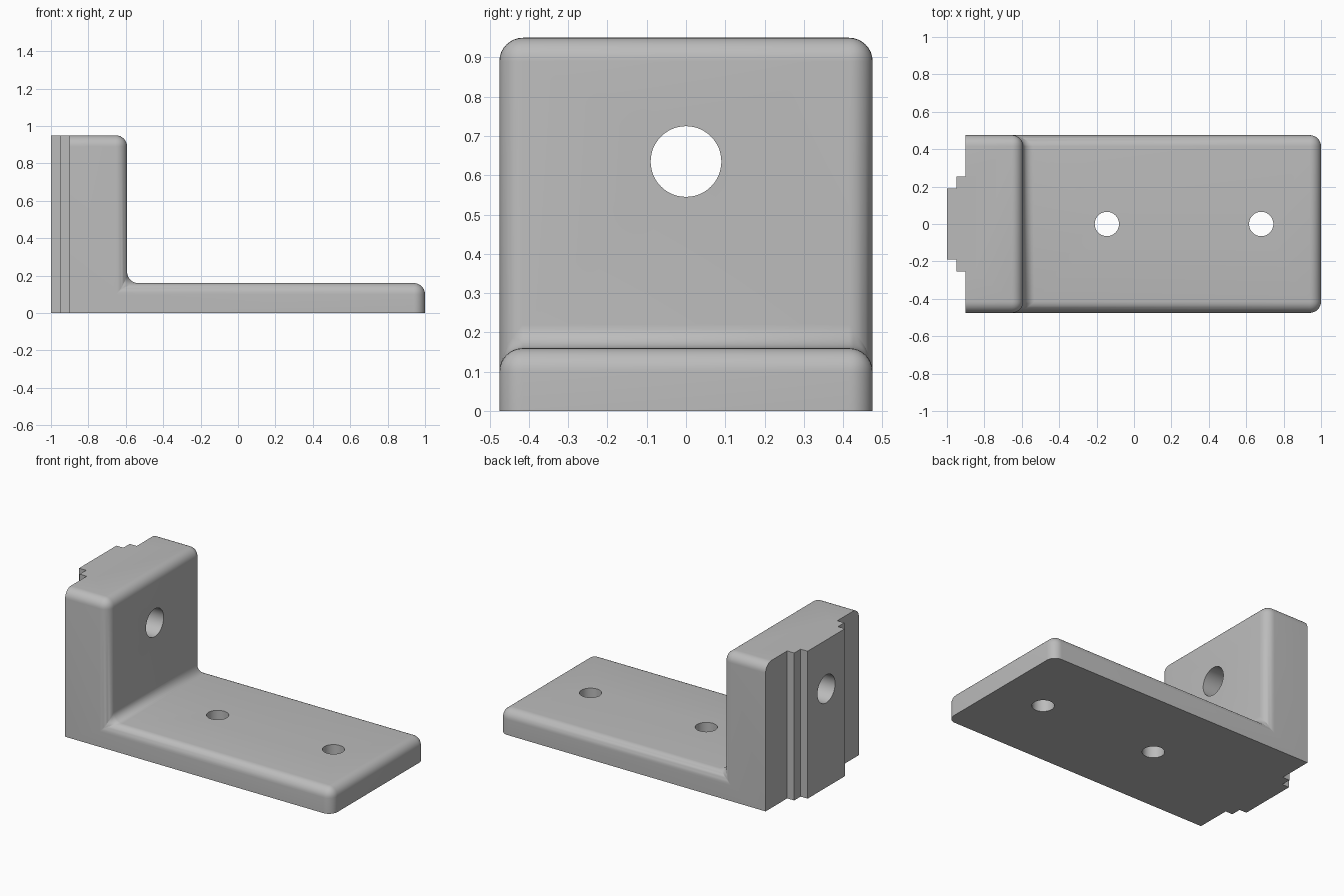
import bpy, bmesh, math

if "Cube" in bpy.data.objects:
    bpy.data.objects.remove(bpy.data.objects["Cube"])

grey = bpy.data.materials.new("plain grey")
grey.diffuse_color = (0.5, 0.5, 0.5, 1)
grey.use_nodes = True
grey.node_tree.nodes["Principled BSDF"].inputs["Base Color"].default_value = grey.diffuse_color

W, H = 0.475, 0.95            # half width, wall height
BACK, WALL, FOOT = -0.9, -0.593, 0.16
R = 0.06                      # edge rounding


def prism(name, pts, vec):
    """Extrude a closed outline along a vector."""
    bm = bmesh.new()
    face = bm.faces.new([bm.verts.new(p) for p in pts])
    ext = bmesh.ops.extrude_face_region(bm, geom=[face])["geom"]
    bmesh.ops.translate(bm, verts=[v for v in ext if isinstance(v, bmesh.types.BMVert)], vec=vec)
    bmesh.ops.recalc_face_normals(bm, faces=bm.faces)
    me = bpy.data.meshes.new(name)
    bm.to_mesh(me)
    bm.free()
    me.materials.append(grey)
    ob = bpy.data.objects.new(name, me)
    bpy.context.collection.objects.link(ob)
    return ob


def boolean(ob, other, op):
    m = ob.modifiers.new(other.name, 'BOOLEAN')
    m.operation, m.solver, m.object = op, 'EXACT', other
    bpy.context.view_layer.objects.active = ob
    bpy.ops.object.modifier_apply(modifier=m.name)
    bpy.data.objects.remove(other)


# L-shaped body: upright wall and flat foot
outline = [(BACK, 0), (1, 0), (1, FOOT), (WALL, FOOT), (WALL, H), (BACK, H)]
body = prism("bracket", [(x, -W, z) for x, z in outline], (0, 2 * W, 0))

# round every edge except those of the underside and the back
bm = bmesh.new()
bm.from_mesh(body.data)
edges = [e for e in bm.edges
         if not all(v.co.z < 0.01 for v in e.verts)
         and not all(v.co.x < BACK + 0.01 for v in e.verts)]
bmesh.ops.bevel(bm, geom=edges, offset=R, segments=8, profile=0.5, affect='EDGES')
bmesh.ops.recalc_face_normals(bm, faces=bm.faces)
bm.to_mesh(body.data)
bm.free()

# stepped rail on the back of the wall
half = [(BACK + 0.05, 0.255), (-0.95, 0.255), (-0.95, 0.19), (-1, 0.19)]
plan = half + [(x, -y) for x, y in reversed(half)]
rail = prism("rail", [(x, y, 0) for x, y in plan], (0, 0, H))
boolean(body, rail, 'UNION')

# one hole through the wall, two through the foot
for loc, r, rot in [((-0.8, 0, 0.635), 0.09, math.pi / 2),
                    ((-0.145, 0, 0.1), 0.065, 0),
                    ((0.68, 0, 0.1), 0.065, 0)]:
    bpy.ops.mesh.primitive_cylinder_add(vertices=48, radius=r, depth=1, location=loc, rotation=(0, rot, 0))
    cutter = bpy.context.object
    cutter.name = "hole_cutter"
    cutter.data.materials.append(grey)
    boolean(body, cutter, 'DIFFERENCE')

bpy.ops.object.select_all(action='DESELECT')
body.select_set(True)
bpy.context.view_layer.objects.active = body
bpy.ops.object.shade_smooth_by_angle(angle=math.radians(30))
